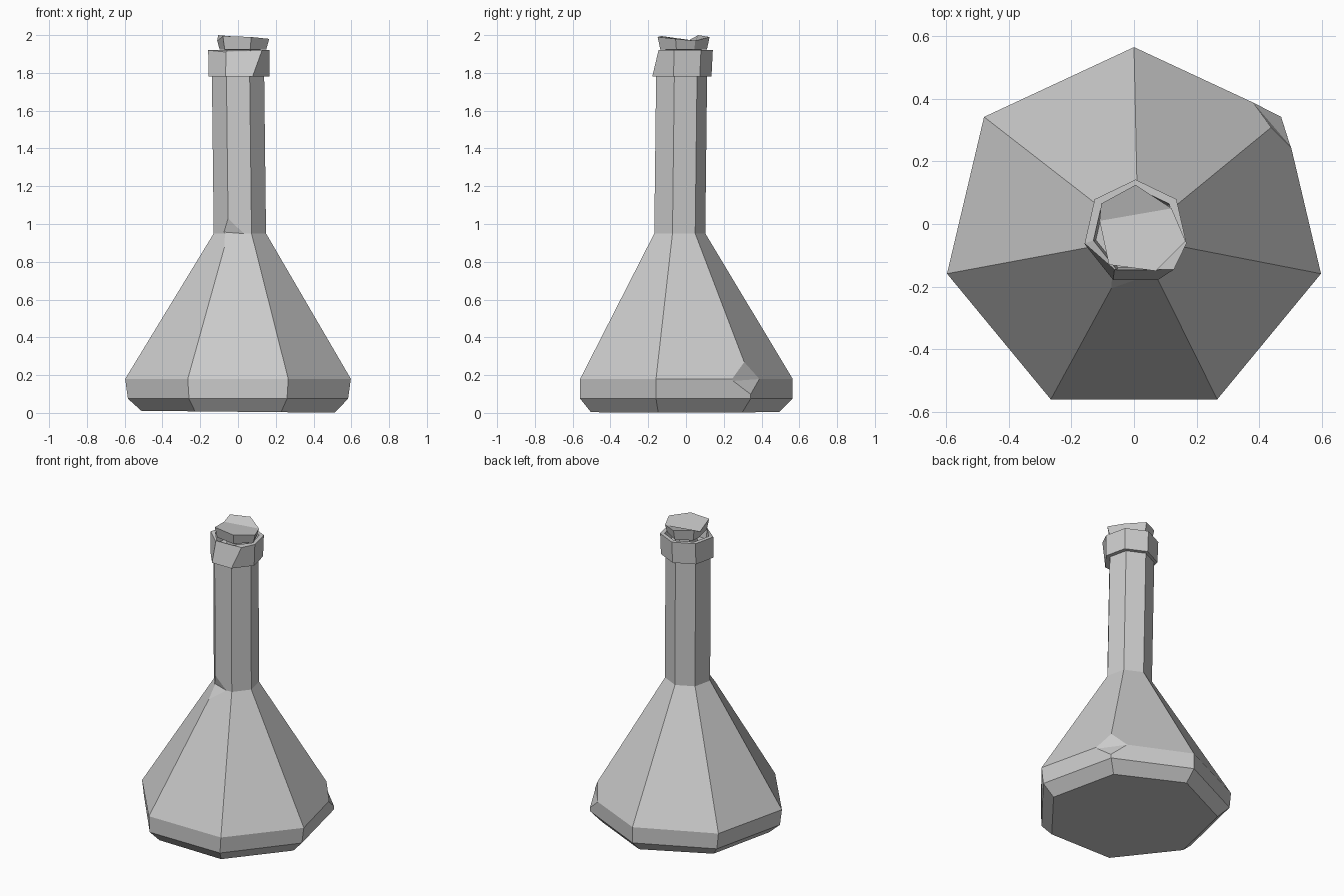
import bpy
import bmesh
from math import sin, cos, tau
from mathutils import Vector

if "Cube" in bpy.data.objects:
    bpy.data.objects.remove(bpy.data.objects["Cube"])

SIDES = 7
grey = bpy.data.materials.new("plain_grey")
grey.use_nodes = True
grey.diffuse_color = (0.6, 0.6, 0.6, 1)
grey.node_tree.nodes["Principled BSDF"].inputs["Base Color"].default_value = (0.6, 0.6, 0.6, 1)


def ring(z, r, cx=0, cy=0, sx=1, tilt=0):
    """Heptagon with one corner pointing to the back."""
    pts = []
    for i in range(SIDES):
        a = tau / 4 + tau * i / SIDES
        x = cx + r * sx * cos(a)
        pts.append(Vector((x, cy + r * sin(a), z - tilt * x)))
    return pts


def loft(name, rings, top=(range(SIDES),)):
    """Skin a stack of rings, cap the ends, and make a flat shaded object."""
    bm = bmesh.new()
    rows = [[bm.verts.new(p) for p in r] for r in rings]
    for low, high in zip(rows, rows[1:]):
        for i in range(SIDES):
            j = (i + 1) % SIDES
            bm.faces.new((low[i], low[j], high[j], high[i]))
    bm.faces.new(rows[0][::-1])
    for face in top:
        bm.faces.new([rows[-1][i] for i in face])
    bmesh.ops.recalc_face_normals(bm, faces=bm.faces)
    return finish(name, bm)


def finish(name, bm):
    mesh = bpy.data.meshes.new(name)
    bm.to_mesh(mesh)
    bm.free()
    mesh.materials.append(grey)
    obj = bpy.data.objects.new(name, mesh)
    bpy.context.collection.objects.link(obj)
    return obj


def notch(target, name, left, right, top, bottom):
    """Cut a wedge whose inner crease runs from left to right."""
    l, r, t, b = map(Vector, (left, right, top, bottom))
    mid = (l + r) / 2
    bm = bmesh.new()
    for p, k in ((l, 1.6), (r, 1.6), (t, 3), (b, 3)):
        bm.verts.new(mid + (p - mid) * k)
    bmesh.ops.convex_hull(bm, input=bm.verts)
    bmesh.ops.recalc_face_normals(bm, faces=bm.faces)
    cutter = finish(name, bm)
    cutter.hide_render = True
    cutter.hide_set(True)
    cutter.display_type = 'WIRE'
    mod = target.modifiers.new(name, 'BOOLEAN')
    mod.operation = 'DIFFERENCE'
    mod.solver = 'EXACT'
    mod.object = cutter


# Flask: chamfered foot, conical belly and straight neck
flask = loft("flask_body", [
    ring(0.006, 0.525, 0, -0.03, tilt=0.01),
    ring(0.075, 0.592, 0, -0.027, 1.01),
    ring(0.18, 0.592, 0, -0.027, 1.035),
    ring(0.95, 0.142, 0.01, -0.04),
    ring(1.8, 0.142, 0, -0.03),
])

# Chips in the flask: shoulder at the front, foot at the back left
notch(flask, "shoulder_chip_cutter", (-0.11, -0.13, 0.96), (0.02, -0.165, 0.95),
      (-0.05, -0.168, 1.03), (-0.06, -0.205, 0.88))
notch(flask, "foot_chip_cutter", (0.37, 0.40, 0.18), (0.49, 0.26, 0.17),
      (0.43, 0.32, 0.25), (0.48, 0.345, 0.08))

# Collar with a hollow mouth and two worn front corners
rim = ring(1.92, 0.167, 0.005, -0.025)
rim[3] += Vector((0.005, 0.03, -0.01))
rim[4] += Vector((0.05, 0.03, 0))
loft("collar", [
    ring(1.78, 0.165, 0.005, -0.03),
    rim,
    ring(1.92, 0.138, 0.005, -0.022),
    ring(1.85, 0.13, 0.005, -0.022),
])

# Stopper: narrow stem and a wide cap with a shallow valley across the top
crown = [Vector(p) for p in (
    (0.005, 0.125, 1.99), (-0.105, 0.065, 2.0), (-0.11, 0.01, 1.97),
    (-0.08, -0.13, 1.995), (0.07, -0.15, 1.99), (0.165, -0.055, 1.98),
    (0.12, 0.05, 1.97))]
centre = Vector((0.015, -0.015, 0))


def shrunk(scale, z):
    return [Vector((*(centre + (p - centre) * scale).xy, z)) for p in crown]


loft("stopper", [shrunk(0.5, 1.83), shrunk(0.5, 1.92), shrunk(0.9, 1.925), crown],
     top=((2, 3, 4, 5, 6), (6, 0, 1, 2)))
